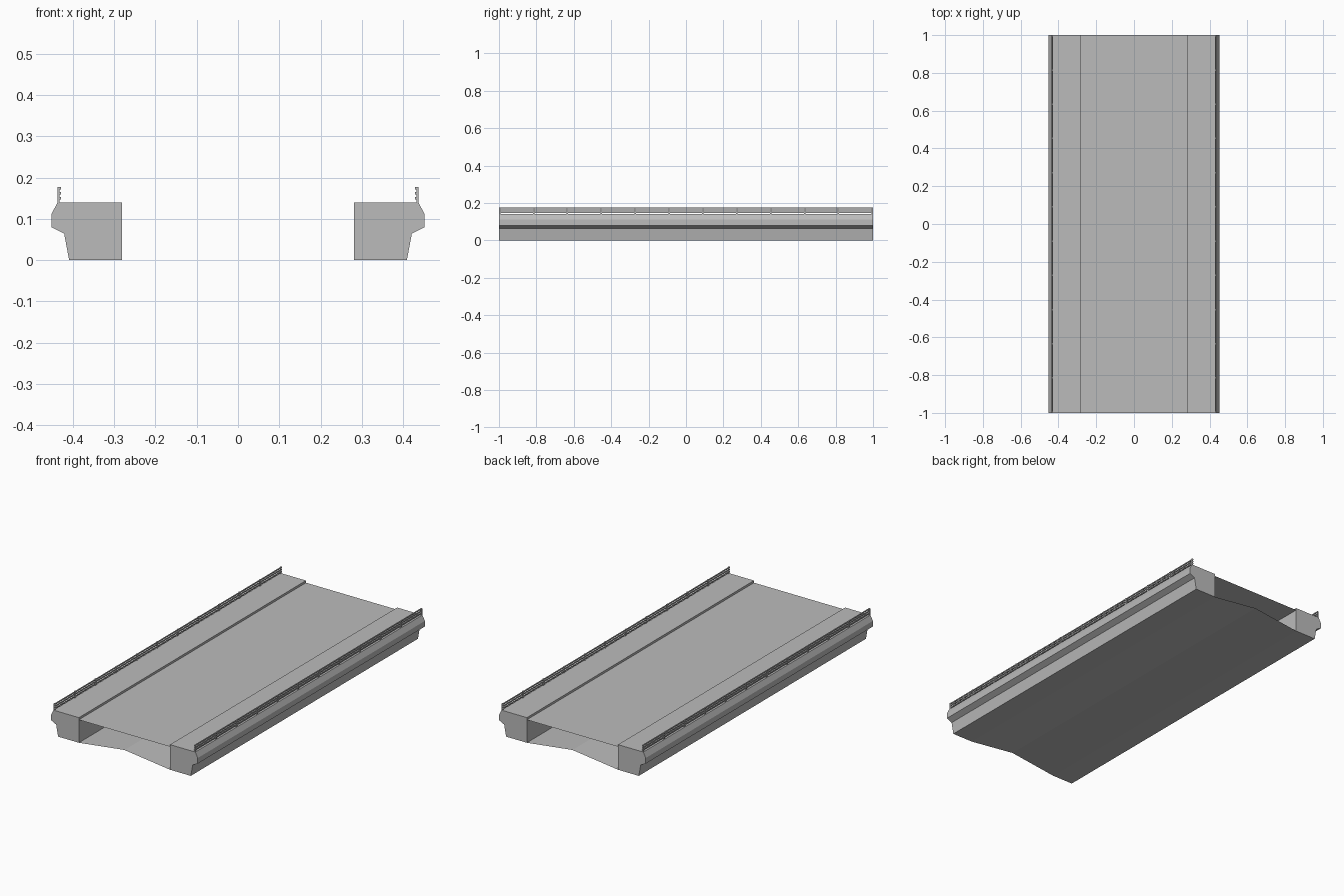
import bpy
import bmesh

if "Cube" in bpy.data.objects:
    bpy.data.objects.remove(bpy.data.objects["Cube"], do_unlink=True)

concrete = bpy.data.materials.new("concrete_grey")
concrete.use_nodes = True
colour = (0.5, 0.5, 0.5, 1)
concrete.diffuse_color = colour
concrete.node_tree.nodes["Principled BSDF"].inputs["Base Color"].default_value = colour

HALF_LENGTH = 1.0


def finish(name, bm):
    mesh = bpy.data.meshes.new(name)
    bm.to_mesh(mesh)
    bm.free()
    mesh.materials.append(concrete)
    obj = bpy.data.objects.new(name, mesh)
    bpy.context.collection.objects.link(obj)
    return obj


def extrude_profile(name, points, closed):
    """Sweep an x-z profile along the whole length; closed profiles get end caps."""
    bm = bmesh.new()
    front = [bm.verts.new((x, -HALF_LENGTH, z)) for x, z in points]
    back = [bm.verts.new((x, HALF_LENGTH, z)) for x, z in points]
    count = len(points)
    for i in range(count if closed else count - 1):
        j = (i + 1) % count
        bm.faces.new((front[i], front[j], back[j], back[i]))
    if closed:
        bm.faces.new(front)
        bm.faces.new(back[::-1])
        bmesh.ops.recalc_face_normals(bm, faces=bm.faces)
    return finish(name, bm)


def add_box(bm, low, high):
    verts = bmesh.ops.create_cube(bm, size=1)["verts"]
    for v in verts:
        v.co = [(a + b) / 2 + c * (b - a) for a, b, c in zip(low, high, v.co)]


# Side girders with a projecting outer ledge
girder = [(0.281, 0), (0.409, 0), (0.421, 0.064), (0.452, 0.08),
          (0.452, 0.111), (0.437, 0.14), (0.281, 0.14)]

for side, sign in (("left", 1), ("right", -1)):
    extrude_profile(side + "_girder", [(sign * x, z) for x, z in girder], True)

    # Railing posts, evenly spaced from end to end
    bm = bmesh.new()
    bays = 11
    post = 0.008
    for i in range(bays + 1):
        y = -HALF_LENGTH + post / 2 + i * (2 * HALF_LENGTH - post) / bays
        add_box(bm, (sign * 0.437, y - post / 2, 0.138),
                (sign * 0.432, y + post / 2, 0.177))
    bmesh.ops.recalc_face_normals(bm, faces=bm.faces)
    finish(side + "_railing_posts", bm)

    # Three long rails on the inner side of the posts
    bm = bmesh.new()
    for z in (0.15, 0.162, 0.174):
        add_box(bm, (sign * 0.434, -HALF_LENGTH, z - 0.003),
                (sign * 0.429, HALF_LENGTH, z + 0.003))
    bmesh.ops.recalc_face_normals(bm, faces=bm.faces)
    finish(side + "_rails", bm)

# Open-ended centre: sunken road deck above, raised soffit below
extrude_profile("road_deck", [(-0.281, 0.128), (0.281, 0.128)], False)
extrude_profile("soffit", [(0.281, 0), (0, 0.035), (-0.281, 0)], False)
